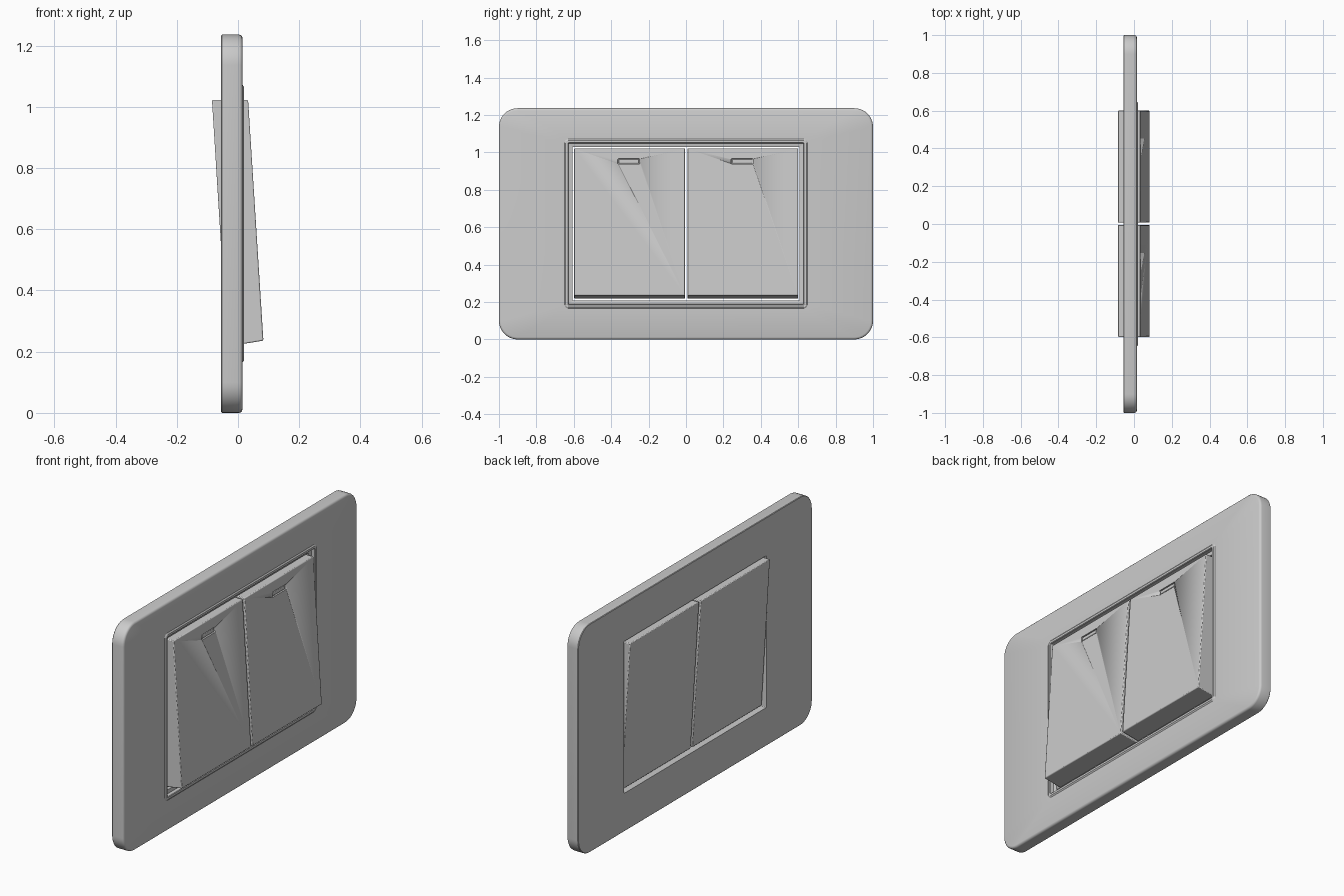
import bpy, bmesh, math

if "Cube" in bpy.data.objects:
    bpy.data.objects.remove(bpy.data.objects["Cube"])

MID_Z = 0.618
TILT = math.atan(0.05 / 0.785)


def finish(name, bm):
    bmesh.ops.recalc_face_normals(bm, faces=bm.faces)
    me = bpy.data.meshes.new(name)
    bm.to_mesh(me)
    bm.free()
    me.polygons.foreach_set("use_smooth", [True] * len(me.polygons))
    me.set_sharp_from_angle(angle=math.radians(30))
    ob = bpy.data.objects.new(name, me)
    bpy.context.collection.objects.link(ob)
    return ob


def bevel(ob, width, segments=2):
    m = ob.modifiers.new("bevel", 'BEVEL')
    m.width, m.segments = width, segments
    m.limit_method = 'ANGLE'


def rounded_loop(bm, x, hw, hh, r, steps=10):
    """Rounded rectangle of vertices in the YZ plane."""
    loop = []
    for i, (sy, sz) in enumerate([(1, 1), (-1, 1), (-1, -1), (1, -1)]):
        for k in range(steps + 1):
            a = math.pi / 2 * (i + k / steps)
            loop.append(bm.verts.new((x, sy * (hw - r) + r * math.cos(a),
                                      MID_Z + sz * (hh - r) + r * math.sin(a))))
    return loop


def box(name, x, y, z, size, width):
    bm = bmesh.new()
    bmesh.ops.create_cube(bm, size=1)
    bmesh.ops.scale(bm, vec=size, verts=bm.verts)
    ob = finish(name, bm)
    ob.location = (x, y, z)
    ob.rotation_euler.y = -TILT
    bevel(ob, width, 3)
    return ob


# Wall plate: closed cross-section swept round the frame (x, half width, half height, radius)
sections = [
    (-0.055, 0.997, 0.615, 0.097), (-0.052, 1.0, 0.618, 0.10),
    (0.003, 1.0, 0.618, 0.10), (0.009, 0.998, 0.616, 0.098),
    (0.013, 0.994, 0.612, 0.094), (0.015, 0.988, 0.606, 0.088),
    (0.015, 0.650, 0.453, 0.022), (0.020, 0.643, 0.446, 0.016),
    (0.020, 0.632, 0.435, 0.008), (0.017, 0.629, 0.432, 0.006),
    (0.000, 0.627, 0.430, 0.005), (-0.003, 0.608, 0.411, 0.004),
    (-0.055, 0.608, 0.411, 0.004),
]
bm = bmesh.new()
loops = [rounded_loop(bm, *s) for s in sections]
for a, b in zip(loops, loops[1:] + loops[:1]):
    for i in range(len(a)):
        j = (i + 1) % len(a)
        bm.faces.new((a[i], a[j], b[j], b[i]))
finish("wall_plate", bm)

# Two tilted rockers, each with an indicator window
side_profile = [(-0.085, 1.022), (0.033, 1.022), (0.083, 0.236), (-0.035, 0.217)]
for side, y0, y1, lamp_y in [("left", -0.598, -0.005, -0.306), ("right", 0.008, 0.600, 0.30)]:
    bm = bmesh.new()
    face = bm.faces.new([bm.verts.new((x, y0, z)) for x, z in side_profile])
    ext = bmesh.ops.extrude_face_region(bm, geom=[face])
    bmesh.ops.translate(bm, vec=(0, y1 - y0, 0),
                        verts=[v for v in ext["geom"] if isinstance(v, bmesh.types.BMVert)])
    rocker = finish(side + "_rocker", bm)
    bevel(rocker, 0.004)

    # Window recess and the lamp lens set in it
    z = 0.952
    x = 0.033 + (1.022 - z) * math.tan(TILT)
    cutter = box(side + "_window_cutter", x, lamp_y, z, (0.02, 0.118, 0.028), 0.004)
    cutter.hide_render = True
    cutter.display_type = 'WIRE'
    cut = rocker.modifiers.new("window", 'BOOLEAN')
    cut.operation, cut.solver, cut.object = 'DIFFERENCE', 'EXACT', cutter
    box(side + "_indicator_lens", x - 0.009, lamp_y, z, (0.014, 0.108, 0.020), 0.003)
